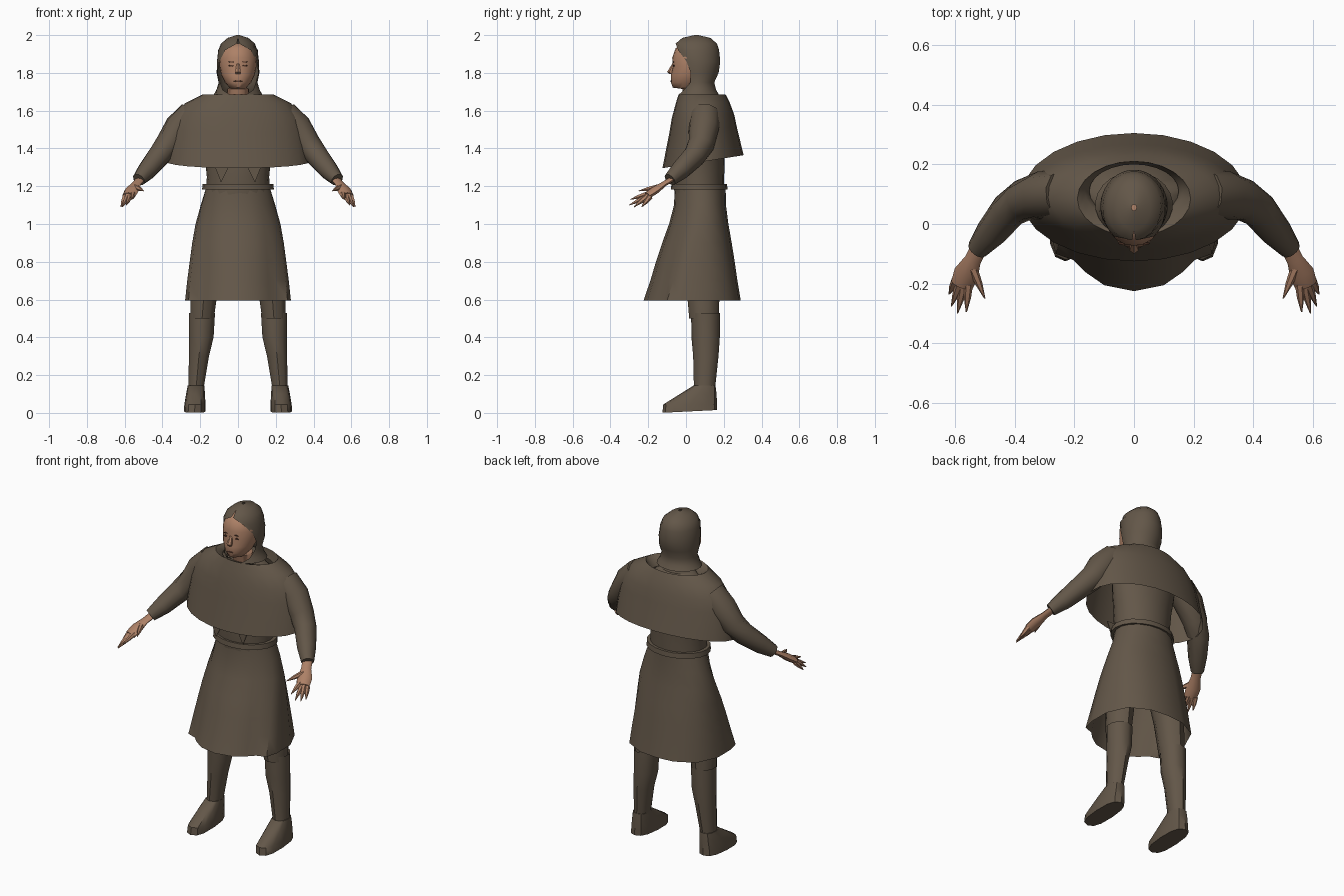
import bpy, bmesh, math
from mathutils import Vector

cube = bpy.data.objects.get("Cube")
if cube:
    bpy.data.objects.remove(cube, do_unlink=True)


def material(name, rgb):
    m = bpy.data.materials.new(name)
    m.use_nodes = True
    m.diffuse_color = (*rgb, 1)
    m.node_tree.nodes["Principled BSDF"].inputs["Base Color"].default_value = (*rgb, 1)
    return m


CLOTH = material("brown cloth", (0.125, 0.095, 0.066))
SKIN = material("skin", (0.42, 0.22, 0.135))
DARK = material("dark features", (0.09, 0.04, 0.025))


def skin(name, rings, mat, closed=True, caps=True, sharp=40):
    """Bridge a list of equal-sized point rings into one object."""
    bm = bmesh.new()
    rows = [[bm.verts.new(p) for p in ring] for ring in rings]
    n = len(rows[0])
    for a, b in zip(rows, rows[1:]):
        for i in range(n if closed else n - 1):
            j = (i + 1) % n
            bm.faces.new((a[i], a[j], b[j], b[i]))
    if caps:
        bm.faces.new(rows[0])
        bm.faces.new(rows[-1])
    bmesh.ops.remove_doubles(bm, verts=bm.verts, dist=0.0005)
    bmesh.ops.recalc_face_normals(bm, faces=bm.faces)
    mesh = bpy.data.meshes.new(name)
    bm.to_mesh(mesh)
    bm.free()
    mesh.materials.append(mat)
    mesh.shade_smooth()
    mesh.set_sharp_from_angle(angle=math.radians(sharp))
    obj = bpy.data.objects.new(name, mesh)
    bpy.context.collection.objects.link(obj)
    return obj


def spow(v, p):
    return math.copysign(abs(v) ** p, v)


def oval(z, cx, cy, rx, ry, n=20, tilt=0, power=1.0, gap=None):
    """Horizontal ring starting at the front; gap is half the opening angle."""
    a = math.radians(gap or 0)
    count = n if gap is None else n - 1
    pts = []
    for i in range(n):
        t = a + (2 * math.pi - 2 * a) * i / count
        y = cy - ry * spow(math.cos(t), power)
        pts.append(Vector((cx + rx * spow(math.sin(t), power), y, z + tilt * (y - cy))))
    return pts


def tube(name, path, mat, n=8, flat=1.0, side=1):
    """Limb along points (x, y, z, radius), flattened across its bend."""
    pts = [Vector((side * x, y, z)) for x, y, z, r in path]
    rings = []
    for i, p in enumerate(pts):
        d = (pts[min(i + 1, len(pts) - 1)] - pts[max(i - 1, 0)]).normalized()
        u = d.cross(Vector((0, 0, 1))).normalized()
        v = u.cross(d)
        r = path[i][3]
        rings.append([p + u * r * math.cos(2 * math.pi * k / n)
                      + v * r * flat * math.sin(2 * math.pi * k / n) for k in range(n)])
    return skin(name, rings, mat)


# Hood with an open front
hood = [(2.0, .055, .008, .01, 0), (1.985, .055, .055, .075, 0), (1.955, .055, .09, .11, 4),
        (1.92, .053, .105, .123, 40), (1.86, .06, .112, .122, 62), (1.80, .06, .113, .113, 72),
        (1.75, .06, .103, .09, 66), (1.71, .06, .115, .1, 45), (1.685, .065, .13, .11, 20)]
skin("hood", [oval(z, 0, cy, rx, ry, 22, gap=g) for z, cy, rx, ry, g in hood],
     CLOTH, closed=False, caps=False, sharp=60)

# Head and face
head = [(1.66, .05, .055, .055), (1.715, .04, .058, .06), (1.722, .0, .045, .07),
        (1.75, .01, .07, .09), (1.79, .02, .089, .1), (1.835, .03, .098, .1),
        (1.88, .035, .1, .108), (1.93, .045, .088, .1), (1.955, .05, .06, .07)]
skin("head", [oval(z, 0, cy, rx, ry, 20) for z, cy, rx, ry in head], SKIN, sharp=60)
skin("nose", [oval(z, 0, y, rx, ry, 6) for z, y, rx, ry in
              [(1.85, -.062, .008, .01), (1.805, -.078, .017, .022), (1.793, -.07, .014, .016)]], SKIN)


def plate(name, x, y, z, w, h):
    skin(name, [oval(z + k * h, x, y, w * s, .004, 8)
                for k, s in [(-1, .4), (0, 1), (1, .4)]], DARK)


plate("mouth", 0, -.0775, 1.756, .024, .004)
for s, label in ((1, "left"), (-1, "right")):
    plate(label + "_eye", s * .036, -.064, 1.838, .015, .005)
    plate(label + "_brow", s * .036, -.066, 1.858, .018, .003)

# Shoulder cape with a turned-in neckline
cape = [(1.63, .11, .15, .09, 0), (1.665, .11, .165, .1, 0), (1.685, .085, .19, .125, 0),
        (1.64, .088, .28, .143, .03), (1.57, .09, .33, .165, .06), (1.5, .09, .355, .178, .1),
        (1.33, .09, .38, .215, .16)]
skin("shoulder_cape", [oval(z, 0, cy, rx, ry, 24, tilt=t) for z, cy, rx, ry, t in cape],
     CLOTH, caps=False, sharp=50)

# Torso and belt
torso = [(1.15, .07, .17, .13), (1.25, .067, .165, .135), (1.35, .07, .175, .135),
         (1.5, .08, .2, .13), (1.6, .09, .18, .11), (1.66, .08, .1, .07)]
skin("tunic_body", [oval(z, 0, cy, rx, ry) for z, cy, rx, ry in torso], CLOTH)
skin("belt", [oval(z, 0, .07, .165 + e, .125 + e) for z, e in
              [(1.182, 0), (1.182, .025), (1.212, .022), (1.212, 0)]], CLOTH, caps=False)

# Hanging points below the cape front
for s, label in ((1, "left"), (-1, "right")):
    tri = [(.125, 1.31), (.09, 1.22), (.045, 1.31)]
    skin(label + "_cloth_point", [[Vector((s * x, y, z)) for x, z in tri]
                                  for y in (-.082, -.076)], CLOTH)

# Skirt flaring from an oval waist to a folded hem
half = [(0, -.225), (.1, -.205), (.165, -.16), (.205, -.12), (.262, -.1),
        (.28, -.03), (.28, .1), (.225, .22), (.11, .28), (0, .29)]
hem = half + [(-x, y) for x, y in half[-2:0:-1]]
waist = oval(0, 0, .075, .172, .135, len(hem))
skirt = []
for z, fx, fy in [(1.19, 0, 0), (1.1, .25, .02), (1.0, .5, .18), (.9, .66, .4),
                  (.8, .78, .6), (.7, .9, .78), (.595, 1, 1)]:
    skirt.append([Vector((w.x + (h[0] - w.x) * fx, w.y + (h[1] - w.y) * fy, z))
                  for w, h in zip(waist, hem)])
skin("skirt", skirt, CLOTH, caps=False, sharp=50)

# Limbs, built once for each side
for s, label in ((1, "left"), (-1, "right")):
    leg = [(1.0, .1, .09, .085, .1), (.7, .175, .09, .08, .09), (.5, .19, .095, .065, .078)]
    skin(label + "_leg", [oval(z, s * x, y, rx, ry, 10) for z, x, y, rx, ry in leg], CLOTH)

    boot = [(.51, .19, .1, .06, .065), (.53, .191, .103, .073, .076), (.4, .194, .104, .068, .075),
            (.3, .207, .105, .056, .067), (.13, .222, .098, .042, .056)]
    skin(label + "_boot_shaft", [oval(z, s * x, y, rx, ry, 10) for z, x, y, rx, ry in boot], CLOTH)

    foot = [(.145, .222, .098, .044, .058), (.1, .225, .065, .05, .097),
            (.045, .228, .022, .056, .142), (.008, .23, .02, .057, .145)]
    skin(label + "_foot", [oval(z, s * x, y, rx, ry, 12, tilt=.05 if z < .02 else 0, power=.75)
                           for z, x, y, rx, ry in foot], CLOTH)

    tube(label + "_sleeve", [(.24, .1, 1.58, .08), (.31, .095, 1.51, .082), (.37, .08, 1.42, .07),
                             (.42, .045, 1.36, .062), (.48, -.03, 1.285, .052),
                             (.525, -.085, 1.235, .036)], CLOTH, n=10, side=s)
    tube(label + "_palm", [(.515, -.07, 1.24, .028), (.54, -.12, 1.21, .028),
                           (.562, -.165, 1.178, .042), (.577, -.205, 1.15, .038)],
         SKIN, flat=.5, side=s)
    fingers = {"thumb": ((.54, -.15, 1.195), (.5, -.25, 1.175)),
               "index_finger": ((.555, -.2, 1.16), (.562, -.295, 1.13)),
               "middle_finger": ((.57, -.2, 1.15), (.592, -.3, 1.1)),
               "ring_finger": ((.583, -.2, 1.15), (.612, -.275, 1.09)),
               "little_finger": ((.597, -.19, 1.145), (.62, -.235, 1.09))}
    for finger, (base, tip) in fingers.items():
        mid = [(a + b) / 2 for a, b in zip(base, tip)]
        tube(f"{label}_{finger}", [(*base, .016), (*mid, .012), (*tip, .002)], SKIN, n=6, side=s)
